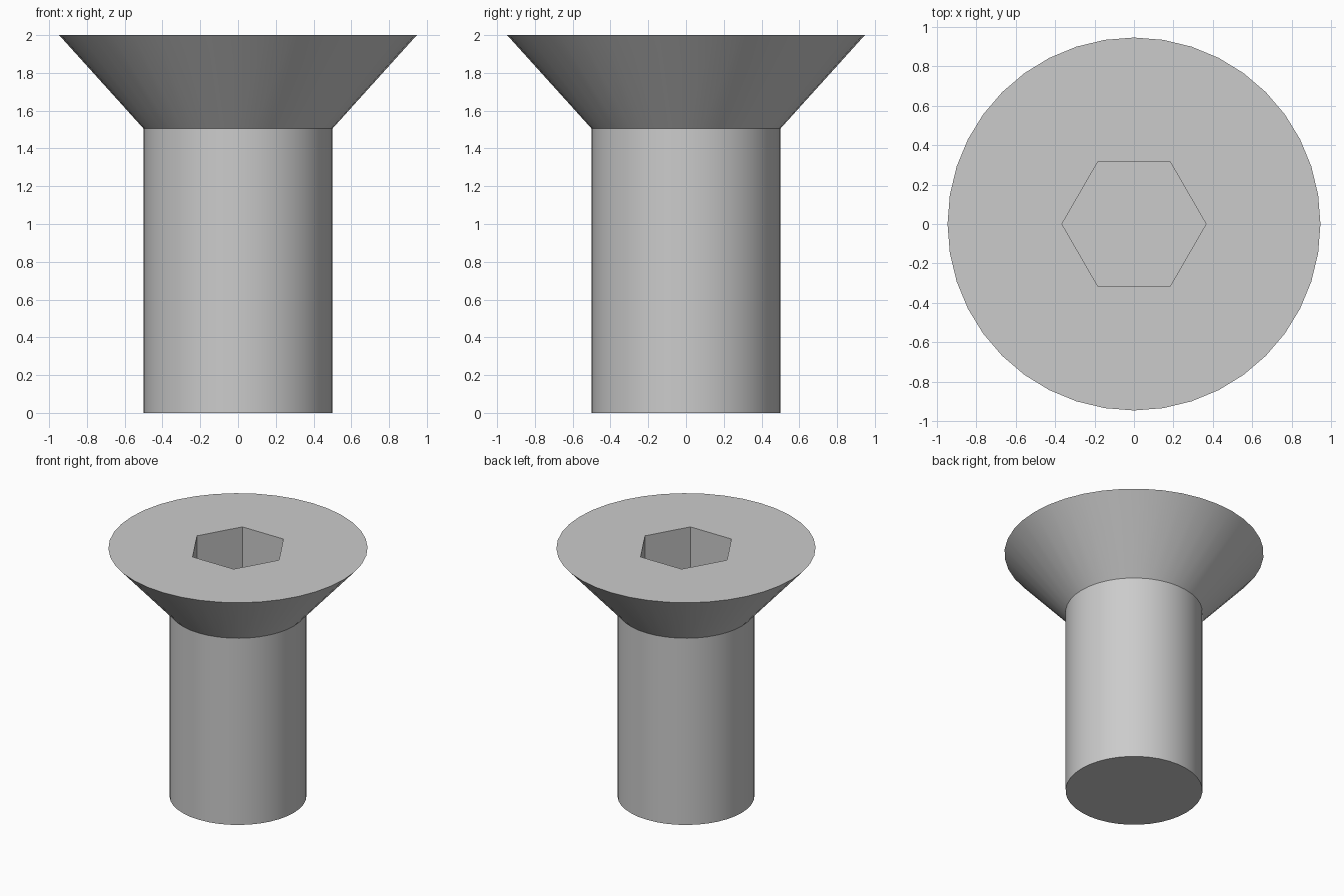
import bpy, bmesh, math

SIDES = 40
SHANK_R, HEAD_R, SOCKET_R = 0.5, 0.947, 0.366
HEAD_Z, TOP_Z, SOCKET_Z = 1.505, 2.0, 1.625

cube = bpy.data.objects.get("Cube")
if cube:
    bpy.data.objects.remove(cube, do_unlink=True)

# Steel material
steel = bpy.data.materials.new("light_grey_steel")
steel.use_nodes = True
colour = (0.6, 0.6, 0.6, 1.0)
steel.diffuse_color = colour
steel.node_tree.nodes["Principled BSDF"].inputs["Base Color"].default_value = colour

bm = bmesh.new()


def ring(radius, z, sides):
    """Closed ring of vertices around the z axis."""
    steps = [math.tau * i / sides for i in range(sides)]
    return [bm.verts.new((radius * math.cos(a), radius * math.sin(a), z)) for a in steps]


def wall(lower, upper):
    """Quads joining two rings with the same number of sides."""
    n = len(lower)
    for i in range(n):
        j = (i + 1) % n
        bm.faces.new((lower[i], lower[j], upper[j], upper[i]))


def loop_edges(verts):
    return [bm.edges.get((v, verts[i - 1])) for i, v in enumerate(verts)]


# Shank and countersunk head
base = ring(SHANK_R, 0, SIDES)
neck = ring(SHANK_R, HEAD_Z, SIDES)
rim = ring(HEAD_R, TOP_Z, SIDES)
wall(base, neck)
wall(neck, rim)
bm.faces.new(base)

# Hexagonal drive socket
socket_floor = ring(SOCKET_R, SOCKET_Z, 6)
socket_mouth = ring(SOCKET_R, TOP_Z, 6)
wall(socket_floor, socket_mouth)
bm.faces.new(socket_floor)

# Flat top around the socket
bmesh.ops.triangle_fill(bm, use_beauty=True,
                        edges=loop_edges(rim) + loop_edges(socket_mouth))
bmesh.ops.recalc_face_normals(bm, faces=bm.faces)

mesh = bpy.data.meshes.new("countersunk_screw")
bm.to_mesh(mesh)
bm.free()
mesh.materials.append(steel)
screw = bpy.data.objects.new("countersunk_screw", mesh)
bpy.context.collection.objects.link(screw)

# Smooth round sides, crisp rims
bpy.ops.object.select_all(action="DESELECT")
screw.select_set(True)
bpy.context.view_layer.objects.active = screw
bpy.ops.object.shade_smooth_by_angle(angle=math.radians(30))
